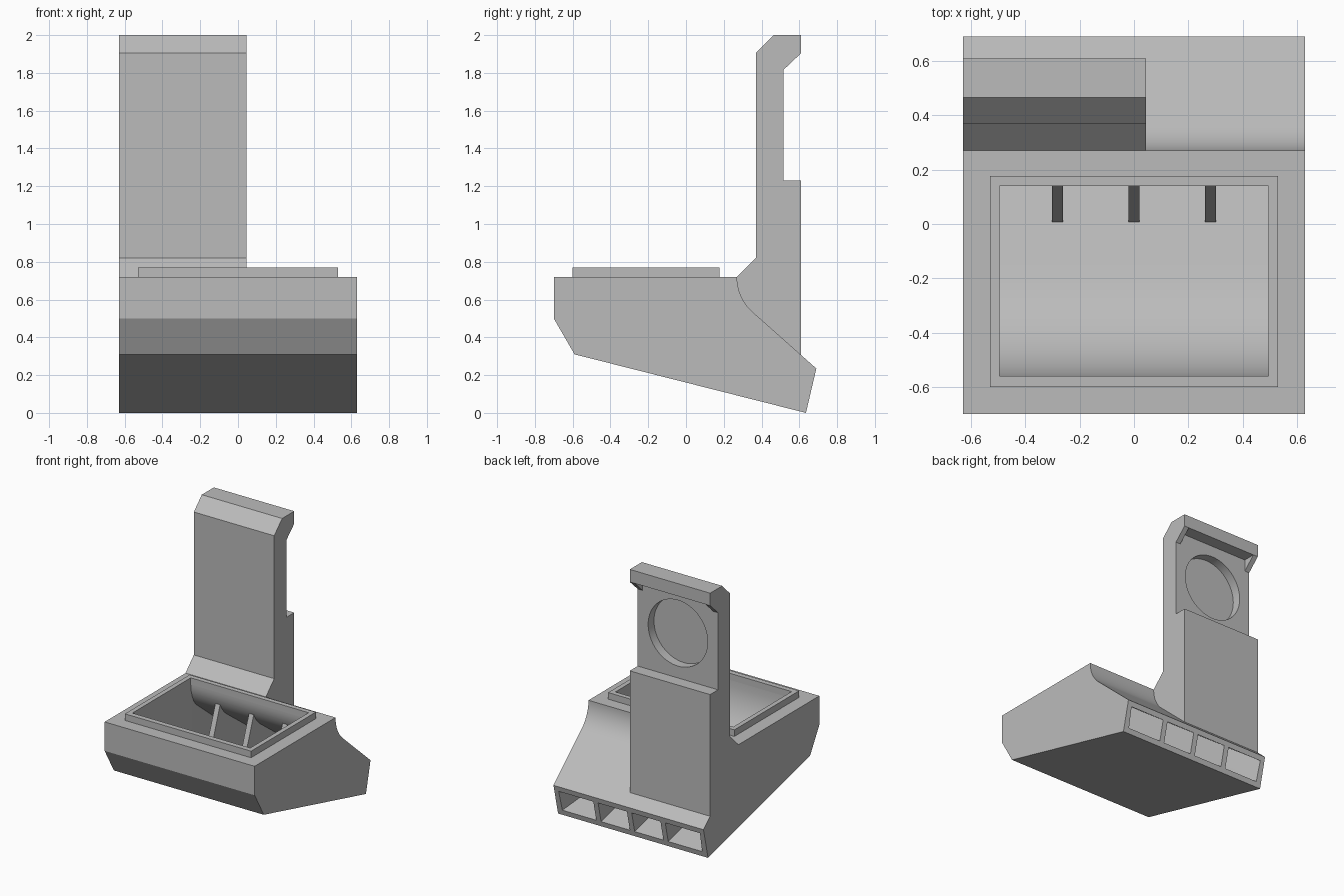
import bpy, bmesh
from math import sin, cos, pi, radians
from mathutils import Matrix

if "Cube" in bpy.data.objects:
    bpy.data.objects.remove(bpy.data.objects["Cube"])

grey = bpy.data.materials.new("plain grey")
grey.use_nodes = True
GREY = (0.5, 0.5, 0.5, 1)
grey.diffuse_color = GREY
grey.node_tree.nodes["Principled BSDF"].inputs["Base Color"].default_value = GREY


def add(name, bm):
    bmesh.ops.recalc_face_normals(bm, faces=bm.faces)
    mesh = bpy.data.meshes.new(name)
    bm.to_mesh(mesh)
    bm.free()
    mesh.materials.append(grey)
    obj = bpy.data.objects.new(name, mesh)
    bpy.context.collection.objects.link(obj)
    return obj


def prism_bm(profile, x0, x1):
    """Extrude a (y, z) outline along x."""
    bm = bmesh.new()
    face = bm.faces.new([bm.verts.new((x0, y, z)) for y, z in profile])
    out = bmesh.ops.extrude_face_region(bm, geom=[face])
    moved = [v for v in out["geom"] if isinstance(v, bmesh.types.BMVert)]
    bmesh.ops.translate(bm, verts=moved, vec=(x1 - x0, 0, 0))
    return bm


def prism(name, profile, x0, x1):
    return add(name, prism_bm(profile, x0, x1))


def box(name, x0, x1, y0, y1, z0, z1):
    return prism(name, [(y0, z0), (y1, z0), (y1, z1), (y0, z1)], x0, x1)


def arc(cy, cz, r, a0, a1, n=14):
    steps = [radians(a0 + (a1 - a0) * i / n) for i in range(n + 1)]
    return [(cy + r * cos(a), cz + r * sin(a)) for a in steps]


def activate(obj):
    bpy.ops.object.select_all(action="DESELECT")
    obj.select_set(True)
    bpy.context.view_layer.objects.active = obj


def cut(obj, cutter):
    mod = obj.modifiers.new("cut", "BOOLEAN")
    mod.operation, mod.solver, mod.object = "DIFFERENCE", "EXACT", cutter
    activate(obj)
    bpy.ops.object.modifier_apply(modifier=mod.name)


SIDE, TOP = 0.63, 0.72
back_curve = arc(0.52, TOP, 0.25, 228.4, 180)   # slope up to the deck edge

# Duct body, with a sloping underside and a curved back
body = prism("duct_body", [(-0.7, TOP), (-0.7, 0.5), (-0.59, 0.31), (0.635, 0),
                           (0.69, 0.235)] + back_curve, -SIDE, SIDE)
rim = box("inlet_rim", -0.53, 0.53, -0.6, 0.177, TOP, 0.77)

# Air passage from the top inlet to the wide rear outlet
passage = ([(-0.56, 0.9)] + arc(-0.08, TOP, 0.48, 180, 256) +
           [(0.75, 0.013), (0.75, 0.144)] +
           arc(0.39, TOP, 0.25, 233, 180) + [(0.14, 0.9)])
bm = prism_bm(passage, -0.495, 0.495)
bmesh.ops.bisect_plane(bm, geom=bm.verts[:] + bm.edges[:] + bm.faces[:],
                       plane_co=(0, 0.15, 0), plane_no=(0, 1, 0))
for v in bm.verts:
    flare = 0.186 * max(0, v.co.y - 0.15)
    v.co.x += flare if v.co.x > 0 else -flare
cutter = add("passage_cutter", bm)
cut(body, cutter)
cut(rim, cutter)
bpy.data.objects.remove(cutter)

# Divider vanes between the outlets
vane = [(0, 0.18), (0.16, 0.62), (0.25, 0.6), (0.685, 0.215), (0.642, 0.03)]
for i, x in enumerate((-0.282, 0, 0.282)):
    prism(f"outlet_vane_{i + 1}", vane, x - 0.02, x + 0.02)

# Upright bracket standing on the curved back
X0, X1 = -SIDE, 0.045
bracket = prism("upright_bracket", back_curve + [
    (0.37, 0.82), (0.37, 1.905), (0.465, 2), (0.61, 2), (0.61, 1.905),
    (0.515, 1.815), (0.515, 1.23), (0.61, 1.23), (0.61, 0.306)], X0, X1)

# Pocket under the hooked head, leaving a gusset at each side
pocket = box("pocket_cutter", X0 + 0.04, X1 - 0.04, 0.515, 0.7, 1.7, 1.905)
cut(bracket, pocket)
bpy.data.objects.remove(pocket)

# Round recess in the rear of the bracket
bm = bmesh.new()
bmesh.ops.create_cone(bm, cap_ends=True, segments=64, radius1=0.25, radius2=0.25,
                      depth=0.2, matrix=Matrix.Translation(((X0 + X1) / 2, 0.545, 1.57))
                      @ Matrix.Rotation(pi / 2, 4, "X"))
disc = add("recess_cutter", bm)
cut(bracket, disc)
bpy.data.objects.remove(disc)

for obj in (body, bracket):
    activate(obj)
    bpy.ops.object.shade_smooth_by_angle(angle=radians(25))
